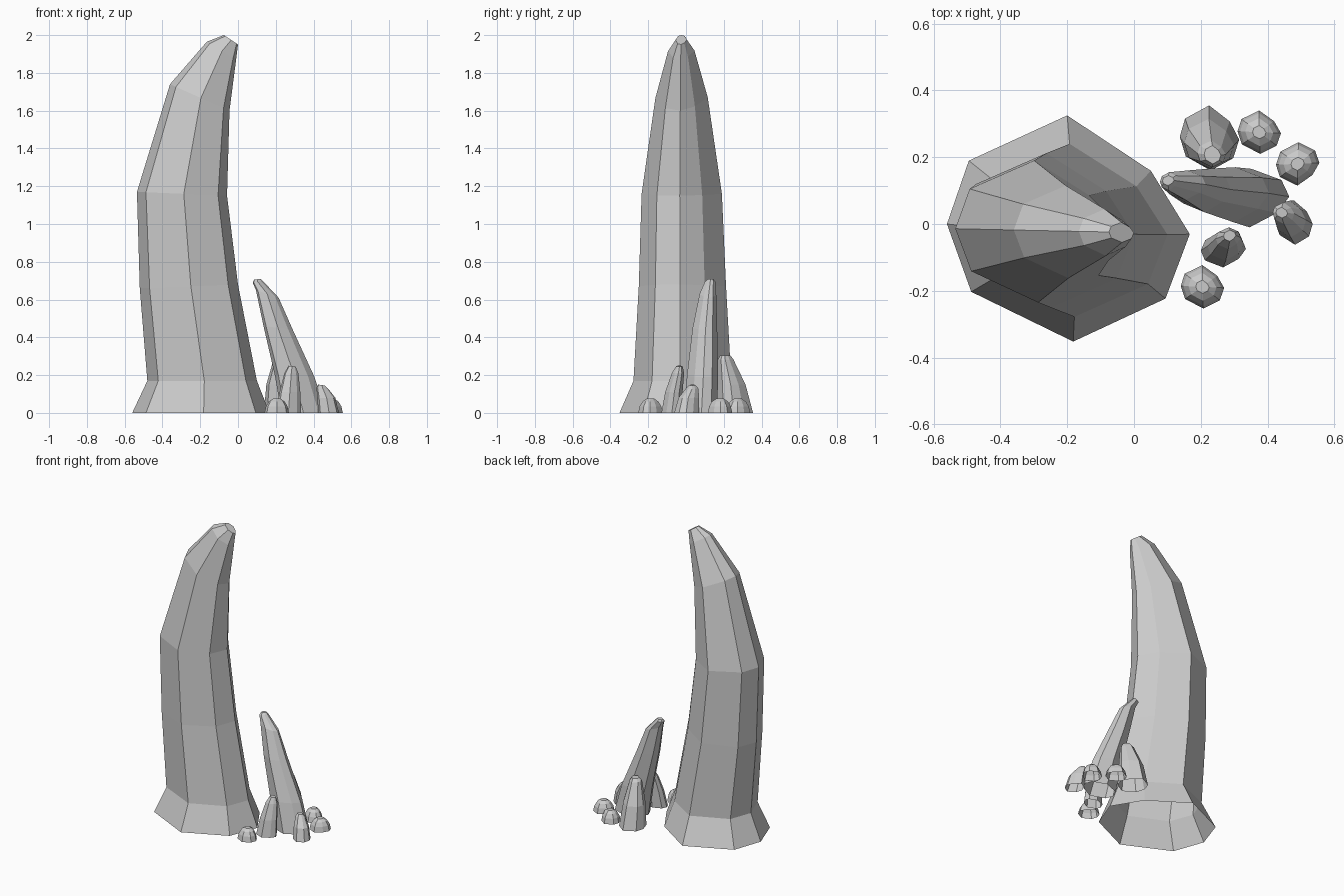
import bpy
import bmesh

# Irregular eight-sided outline shared by every rock, scaled to each ring's extents
OUTLINE = [(-1, .04), (-.82, .6), (-.01, 1), (.68, .51),
           (1, -.05), (.8, -.62), (.04, -1), (-.8, -.56)]


def spire(name, rings, mirror=1):
    """Loft rings of (xmin, xmax, ymin, ymax, z at left, z at right); open base, capped tip."""
    bm = bmesh.new()
    loops = []
    for x0, x1, y0, y1, zl, zr in rings:
        loop = []
        for u, v in OUTLINE:
            v *= mirror
            loop.append(bm.verts.new(((x0 + x1) / 2 + u * (x1 - x0) / 2,
                                      (y0 + y1) / 2 + v * (y1 - y0) / 2,
                                      zl + (zr - zl) * (u + 1) / 2)))
        loops.append(loop)
    n = len(OUTLINE)
    for a, b in zip(loops, loops[1:]):
        for i in range(n):
            j = (i + 1) % n
            face = [a[i], b[i], b[j], a[j]]
            bm.faces.new(face if mirror > 0 else face[::-1])
    bm.faces.new(loops[-1] if mirror < 0 else loops[-1][::-1])
    mesh = bpy.data.meshes.new(name)
    bm.to_mesh(mesh)
    bm.free()
    obj = bpy.data.objects.new(name, mesh)
    bpy.context.collection.objects.link(obj)
    return obj


# Large curved spire with flared foot
spire("large_spire", [
    (-.56, .167, -.352, .325, 0, 0),
    (-.48, .10, -.278, .24, .17, .17),
    (-.52, 0, -.25, .212, .66, .68),
    (-.535, -.058, -.235, .19, 1.17, 1.15),
    (-.36, -.045, -.162, .115, 1.74, 1.60),
    (-.165, -.01, -.095, .045, 1.965, 1.87),
    (-.075, .0, -.055, .005, 2.0, 1.95)])

# Medium leaning spire
spire("medium_spire", [
    (.23, .465, -.01, .165, 0, 0),
    (.195, .405, .005, .17, .20, .19),
    (.135, .29, .035, .165, .46, .44),
    (.095, .215, .072, .16, .65, .61),
    (.078, .13, .10, .155, .69, .70),
    (.085, .12, .115, .145, .705, .71)], -1)

# Short pointed spires around the base
spire("back_spire", [
    (.137, .315, .16, .355, 0, 0),
    (.15, .30, .165, .315, .15, .15),
    (.19, .275, .17, .25, .29, .28),
    (.21, .26, .18, .235, .305, .305)])
spire("front_spire", [
    (.2, .335, -.13, -.025, 0, 0),
    (.22, .33, -.11, -.018, .11, .11),
    (.245, .32, -.075, -.01, .21, .21),
    (.268, .305, -.052, -.018, .25, .245)], -1)
spire("right_spire", [
    (.425, .535, -.062, .07, 0, 0),
    (.42, .515, -.04, .07, .08, .08),
    (.415, .48, 0, .065, .135, .125),
    (.425, .46, .018, .05, .15, .145)])

# Low pebbles
for side, x, y, m in (("back", .375, .275, 1), ("right", .49, .18, -1), ("front", .205, -.188, 1)):
    spire(side + "_pebble", [
        (x - s, x + s, y - s, y + s, z, z)
        for s, z in ((.065, 0), (.057, .035), (.042, .06), (.02, .075))], m)
